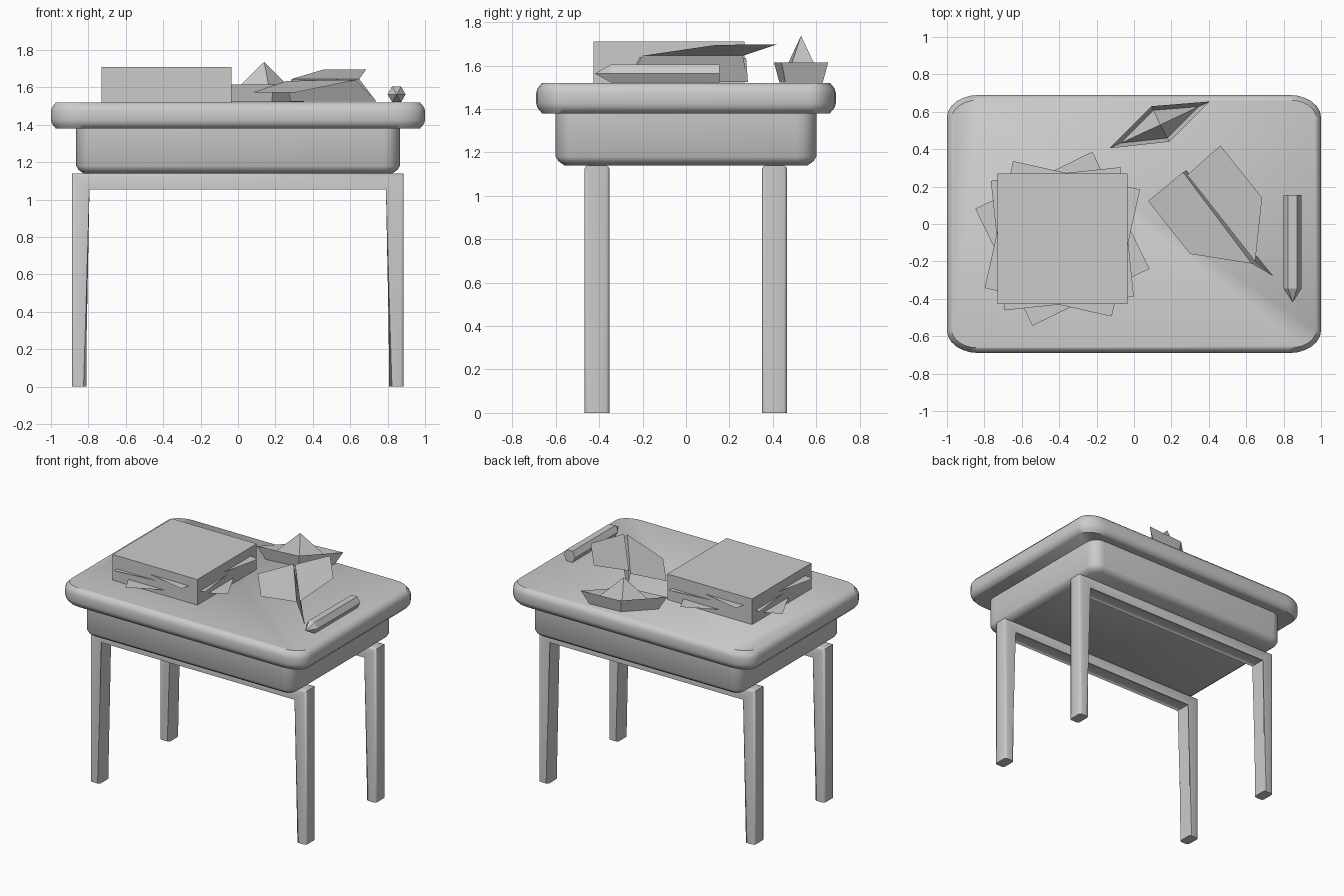
import bpy, bmesh
from math import sin, cos, pi, radians
from mathutils import Vector

if "Cube" in bpy.data.objects:
    bpy.data.objects.remove(bpy.data.objects["Cube"])


def finish(name, bm, smooth=False, fix=True):
    if fix:
        bmesh.ops.recalc_face_normals(bm, faces=bm.faces)
    mesh = bpy.data.meshes.new(name)
    bm.to_mesh(mesh)
    bm.free()
    ob = bpy.data.objects.new(name, mesh)
    bpy.context.collection.objects.link(ob)
    if smooth:
        bpy.ops.object.select_all(action='DESELECT')
        ob.select_set(True)
        bpy.context.view_layer.objects.active = ob
        bpy.ops.object.shade_smooth_by_angle(angle=radians(50))
    return ob


def loft(bm, rings, bottom=True, top=True):
    loops = [[bm.verts.new(p) for p in r] for r in rings]
    n = len(loops[0])
    for a, b in zip(loops, loops[1:]):
        for i in range(n):
            j = (i + 1) % n
            bm.faces.new((a[i], a[j], b[j], b[i]))
    if bottom:
        bm.faces.new(loops[0][::-1])
    if top:
        bm.faces.new(loops[-1])
    return loops


def rounded_rect(hx, hy, rx, ry, z, seg=6):
    pts = []
    for q, (sx, sy) in enumerate(((1, 1), (-1, 1), (-1, -1), (1, -1))):
        for k in range(seg + 1):
            a = (q + k / seg) * pi / 2
            pts.append((sx * (hx - rx) + rx * cos(a), sy * (hy - ry) + ry * sin(a), z))
    return pts


def rounded_slab(name, hx, hy, rx, ry, levels):
    bm = bmesh.new()
    loft(bm, [rounded_rect(hx - d, hy - d, rx - d, ry - d, z) for d, z in levels])
    return finish(name, bm, True)


# Table top and the drawer body below it
rounded_slab("table_top", 1.0, 0.69, 0.17, 0.12,
             [(0.027, 1.38), (0.006, 1.405), (0, 1.425), (0, 1.475), (0.006, 1.495), (0.027, 1.52)])
rounded_slab("drawer_body", 0.865, 0.6, 0.09, 0.09,
             [(0, 1.385), (0, 1.18), (0.012, 1.16), (0.04, 1.14)])

# Front and back leg frames: upside-down U with softened long edges
for name, yc in (("front_leg_frame", -0.41), ("back_leg_frame", 0.408)):
    prof = [(-0.888, 0), (-0.888, 1.14), (0.885, 1.14), (0.885, 0),
            (0.807, 0), (0.807, 1.07), (-0.81, 1.07), (-0.81, 0)]
    bm = bmesh.new()
    loft(bm, [[(x, y, z) for x, z in prof] for y in (yc - 0.057, yc + 0.057)])
    edges = [e for e in bm.edges
             if abs(e.verts[0].co.y - e.verts[1].co.y) < 1e-4
             and max(v.co.z for v in e.verts) > 0.1]
    bmesh.ops.bevel(bm, geom=edges, offset=0.016, segments=2, profile=0.5, affect='EDGES')
    finish(name, bm, True)

# Paper stack with loose sheets twisted inside it
SC = Vector((-0.383, -0.079, 0))


def square(z, deg, h=0.348):
    a = radians(deg)
    return [SC + Vector((h * (x * cos(a) - y * sin(a)), h * (x * sin(a) + y * cos(a)), z))
            for x, y in ((-1, -1), (1, -1), (1, 1), (-1, 1))]


bm = bmesh.new()
loft(bm, [square(1.52, 0), square(1.71, 0)])
finish("paper_stack", bm)
for i, (z, deg) in enumerate(((1.56, 26), (1.612, 6), (1.645, -12.6))):
    bm = bmesh.new()
    bm.faces.new([bm.verts.new(p) for p in square(z, deg)])
    finish(f"loose_sheet_{i + 1}", bm, fix=False)

# Paper boat: flared hull with a pyramid sail rising from its floor
rim = [(-0.13, 0.405), (0.19, 0.44), (0.405, 0.655), (0.095, 0.63)]
bx, by = 0.14, 0.53


def boat_ring(s, z):
    return [(bx + (x - bx) * s, by + (y - by) * s, z) for x, y in rim]


bm = bmesh.new()
loft(bm, [boat_ring(0.8, 1.522), boat_ring(1.0, 1.615), boat_ring(0.78, 1.53)], top=False)
finish("boat_hull", bm)
bm = bmesh.new()
base = [bm.verts.new(p) for p in boat_ring(0.78, 1.53)]
tip = bm.verts.new((bx, by, 1.737))
for i in range(4):
    bm.faces.new((base[i], base[(i + 1) % 4], tip))
finish("boat_sail", bm)

# Paper plane: two wings and a folded keel
bm = bmesh.new()
P = {k: bm.verts.new(p) for k, p in {
    "left_rear": (0.262, 0.277, 1.635), "left_nose": (0.63, -0.212, 1.64),
    "right_rear": (0.285, 0.262, 1.645), "right_nose": (0.648, -0.2, 1.645),
    "left_tip": (0.075, 0.123, 1.572), "left_front": (0.30, -0.16, 1.572),
    "right_tip": (0.462, 0.42, 1.697), "right_front": (0.685, 0.14, 1.695),
    "keel_rear": (0.28, 0.285, 1.525), "keel_nose": (0.74, -0.275, 1.525)}.items()}
for f in ("left_rear left_tip left_front", "left_rear left_front left_nose",
          "right_rear right_front right_tip", "right_rear right_nose right_front",
          "left_rear left_nose keel_nose keel_rear",
          "right_rear keel_rear keel_nose right_nose"):
    bm.faces.new([P[k] for k in f.split()])
finish("paper_plane", bm, fix=False)

# Hexagonal pencil with a pointed end
bm = bmesh.new()


def hexagon(y, r):
    return [(0.848 + r * cos(i * pi / 3), y, 1.563 + r * sin(i * pi / 3)) for i in range(6)]


loft(bm, [hexagon(0.155, 0.048), hexagon(-0.345, 0.048), hexagon(-0.418, 0.001)])
finish("pencil", bm)
